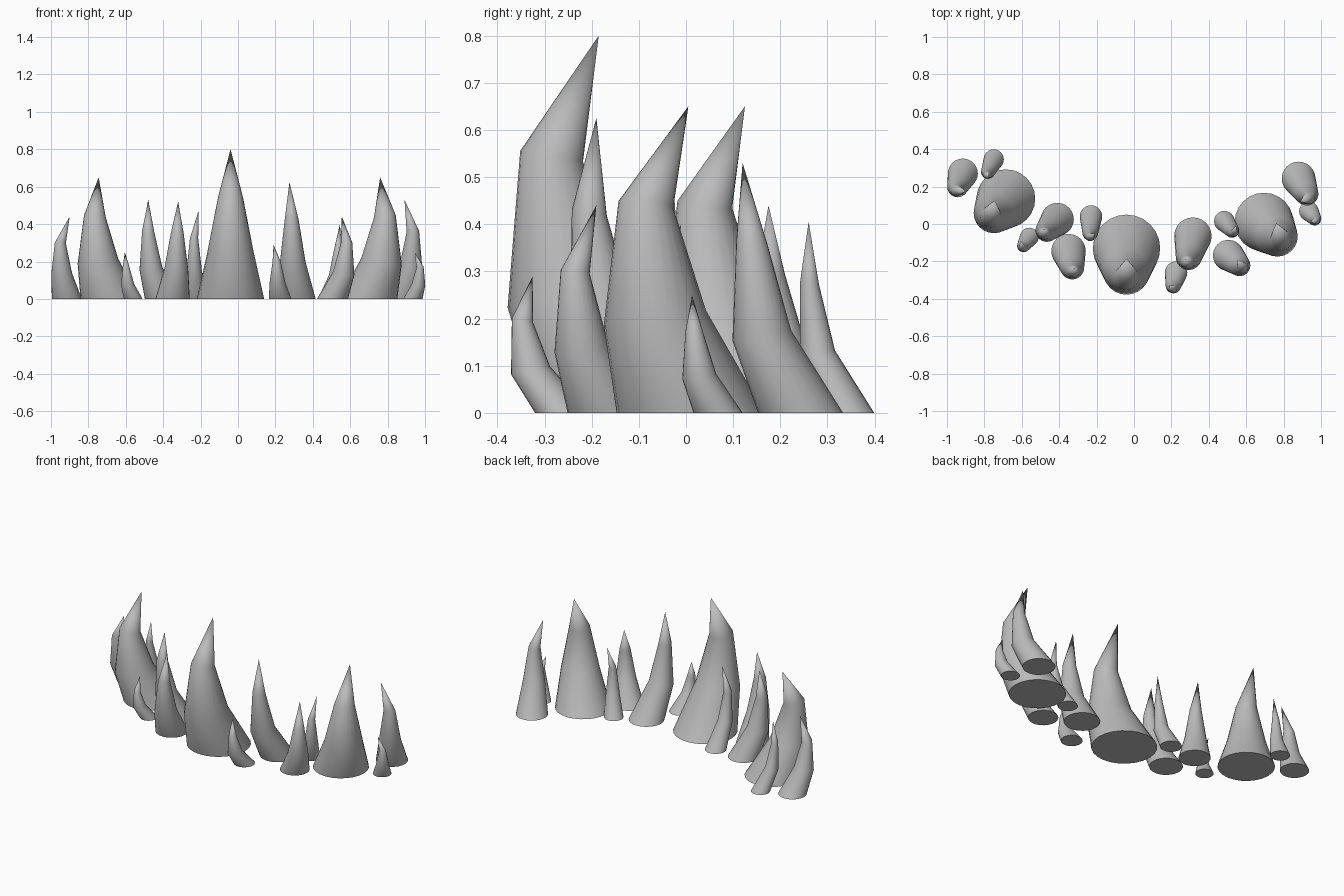
import bpy
import bmesh
import math
from mathutils import Vector

cube = bpy.data.objects.get("Cube")
if cube:
    bpy.data.objects.remove(cube, do_unlink=True)

SIDES = 24

# One stone grey for every spike
stone = bpy.data.materials.new("stone_grey")
stone.use_nodes = True
grey = (0.5, 0.5, 0.5, 1)
stone.diffuse_color = grey
stone.node_tree.nodes["Principled BSDF"].inputs["Base Color"].default_value = grey


def make_spike(name, base, radius, height, bend, tip):
    """Round base, two tilted rings leaning towards bend, then a point curling back."""
    base, bend = Vector(base), Vector(bend)
    lean = (bend - base).normalized()
    # centre, height share, radius share, tilt along the lean
    sections = [
        (base, 0, 1, 0),
        (base.lerp(bend, 0.8), 0.31, 0.69, -0.2),
        (bend, 0.68, 0.37, 0.17),
    ]
    bm = bmesh.new()
    rings = []
    for centre, level, share, tilt in sections:
        ring = []
        for i in range(SIDES):
            a = math.tau * i / SIDES
            off = Vector((math.cos(a), math.sin(a))) * radius * share
            z = height * level + tilt * off.dot(lean)
            ring.append(bm.verts.new((*(centre + off), z)))
        rings.append(ring)
    point = bm.verts.new((*tip, height))
    bm.faces.new(reversed(rings[0]))
    for i in range(SIDES):
        j = (i + 1) % SIDES
        for low, high in zip(rings, rings[1:]):
            bm.faces.new((low[i], low[j], high[j], high[i]))
        bm.faces.new((rings[-1][i], rings[-1][j], point))
    mesh = bpy.data.meshes.new(name)
    bm.to_mesh(mesh)
    bm.free()
    mesh.materials.append(stone)
    spike = bpy.data.objects.new(name, mesh)
    bpy.context.collection.objects.link(spike)
    spike.select_set(True)
    bpy.context.view_layer.objects.active = spike


bpy.ops.object.select_all(action="DESELECT")

# Main spikes: name, base, radius, height, bend, tip
make_spike("center_spike", (-.04, -.13), .18, .8, (-.04, -.285), (-.04, -.185))
make_spike("left_main_spike", (.695, .01), .157, .65, (.785, -.085), (.76, .005))
make_spike("right_main_spike", (-.685, .135), .157, .65, (-.765, .04), (-.745, .125))

# Left side spikes
make_spike("left_inner_spike", (.315, -.065), .1, .625, (.287, -.205), (.275, -.19))
make_spike("left_inner_spikelet", (.225, -.26), .06, .29, (.207, -.347), (.19, -.325))
make_spike("left_middle_spike", (.505, -.168), .083, .44, (.58, -.235), (.555, -.19))
make_spike("left_middle_spikelet", (.483, .015), .055, .4, (.535, -.048), (.545, -.01))
make_spike("left_outer_spike", (.88, .243), .09, .53, (.935, .14), (.89, .12))
make_spike("left_outer_spikelet", (.935, .068), .052, .25, (.973, .018), (.945, .013))

# Right side spikes
make_spike("right_inner_spike", (-.35, -.145), .092, .52, (-.325, -.255), (-.32, -.235))
make_spike("right_inner_spikelet", (-.23, .04), .06, .475, (-.235, -.07), (-.21, -.05))
make_spike("right_middle_spike", (-.41, .025), .088, .53, (-.48, -.05), (-.48, -.03))
make_spike("right_middle_spikelet", (-.56, -.07), .05, .25, (-.598, -.128), (-.605, -.09))
make_spike("right_outer_spike", (-.915, .27), .08, .44, (-.95, .18), (-.9, .175))
make_spike("right_outer_spikelet", (-.75, .345), .054, .405, (-.788, .262), (-.775, .26))

# Smooth sides, crisp edge around each flat base
bpy.ops.object.shade_smooth_by_angle(angle=math.radians(50))
